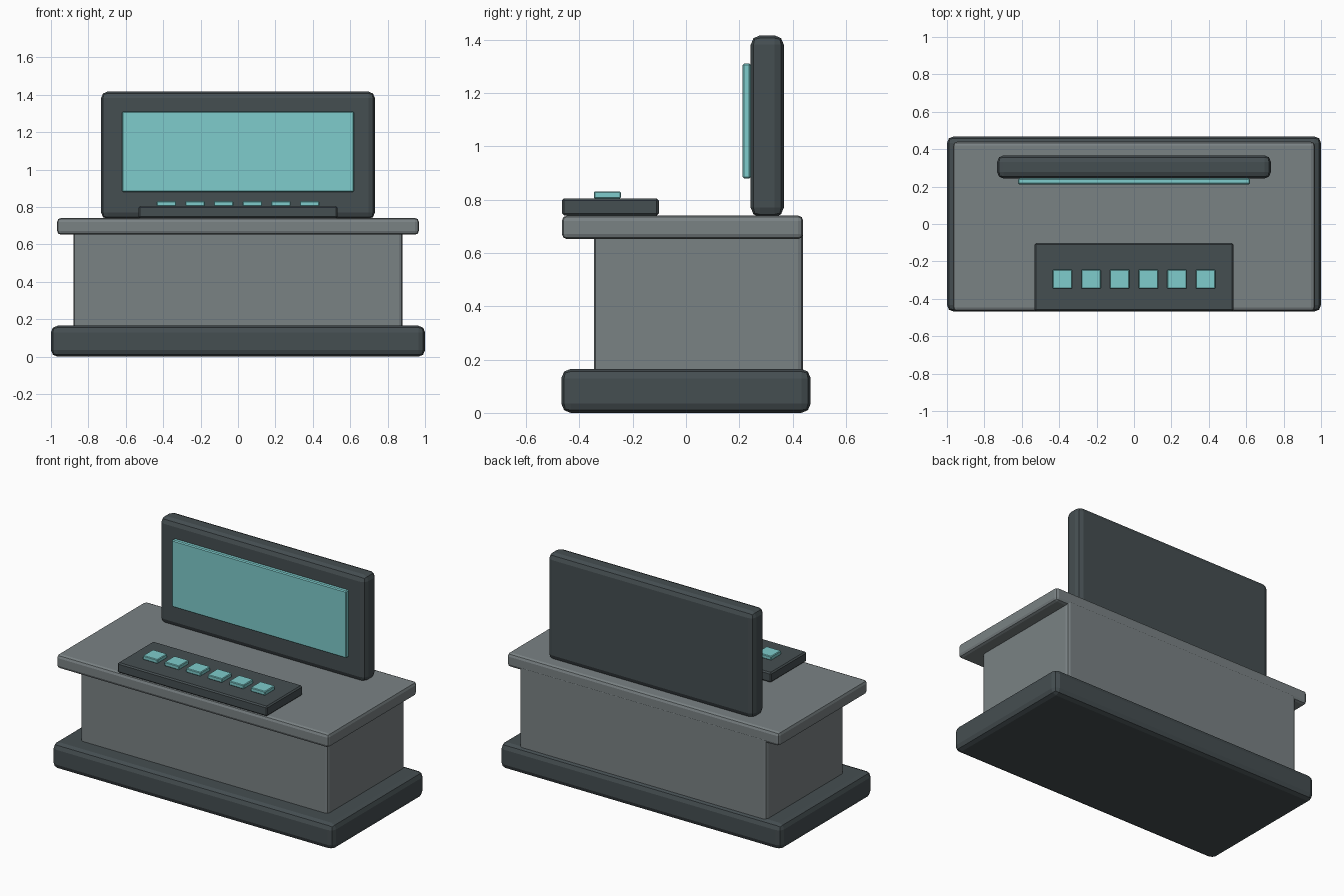
import bpy

if "Cube" in bpy.data.objects:
    bpy.data.objects.remove(bpy.data.objects["Cube"])


def material(name, rgb):
    # convert 0-255 display colour to linear
    m = bpy.data.materials.new(name)
    lin = [((c / 255 + 0.055) / 1.055) ** 2.4 for c in rgb]
    m.diffuse_color = (*lin, 1)
    m.use_nodes = True
    m.node_tree.nodes["Principled BSDF"].inputs["Base Color"].default_value = m.diffuse_color
    return m


DARK = material("dark slate", (69, 78, 81))
GREY = material("mid grey", (122, 130, 132))
TEAL = material("pale teal", (126, 204, 204))


def box(name, x, y, z, mat, bevel, segments=2):
    """Bevelled box from (min, max) ranges."""
    bpy.ops.mesh.primitive_cube_add(
        size=1, location=[(a + b) / 2 for a, b in (x, y, z)])
    ob = bpy.context.object
    ob.name = name
    ob.scale = [b - a for a, b in (x, y, z)]
    bpy.ops.object.transform_apply(location=False, rotation=False, scale=True)
    ob.data.materials.append(mat)
    mod = ob.modifiers.new("soft edges", 'BEVEL')
    mod.width = bevel
    mod.segments = segments
    return ob


# desk
box("base", (-1, 1), (-0.468, 0.468), (0, 0.165), DARK, 0.035)
box("cabinet", (-0.88, 0.88), (-0.346, 0.44), (0.12, 0.69), GREY, 0.02)
box("desk_top", (-0.967, 0.967), (-0.466, 0.44), (0.652, 0.741), GREY, 0.02)

# display
box("monitor", (-0.732, 0.732), (0.243, 0.367), (0.735, 1.417), DARK, 0.035)
box("screen", (-0.62, 0.62), (0.212, 0.243), (0.88, 1.311), TEAL, 0.006, 1)

# control panel with a row of keys
box("control_panel", (-0.532, 0.532), (-0.466, -0.102), (0.741, 0.805), DARK, 0.008, 1)
for i in range(6):
    cx = (i - 2.5) * 0.153
    box(f"key_{i + 1}", (cx - 0.052, cx + 0.052), (-0.346, -0.244),
        (0.805, 0.831), TEAL, 0.004, 1)
